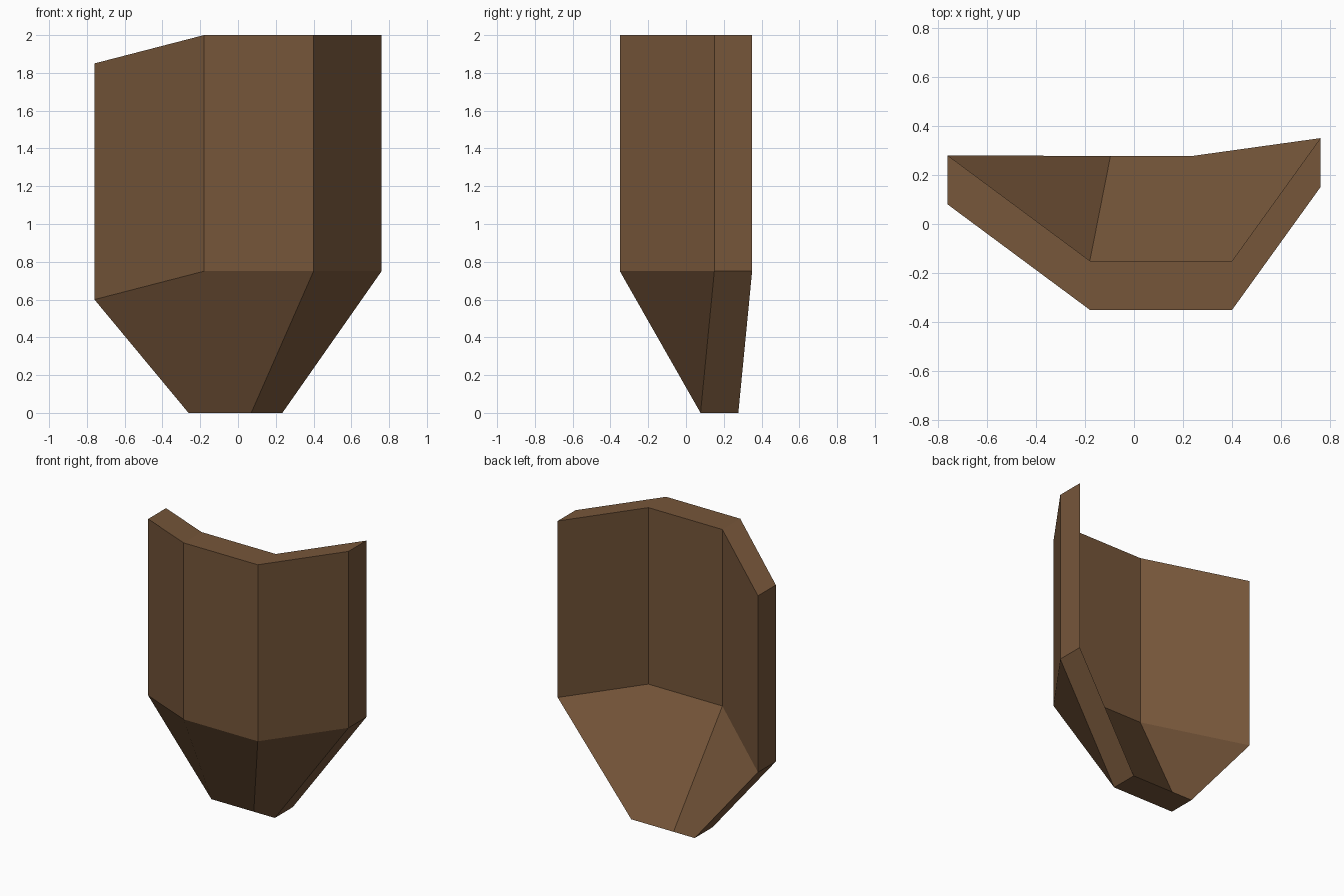
import bpy, bmesh
from mathutils import Vector

if "Cube" in bpy.data.objects:
    bpy.data.objects.remove(bpy.data.objects["Cube"])

# One flat brown
brown = bpy.data.materials.new("brown")
brown.diffuse_color = (0.181, 0.093, 0.042, 1)
brown.use_nodes = True
brown.node_tree.nodes["Principled BSDF"].inputs["Base Color"].default_value = brown.diffuse_color

# Front profile of the folded sheet, left to right: x, y, top z, fold z
profile = [(-0.76, 0.08, 1.85, 0.60), (-0.18, -0.35, 2, 0.75),
           (0.40, -0.35, 2, 0.75), (0.76, 0.15, 2, 0.75)]
tip_x = [-0.262, -0.096, 0.07, 0.235]
thickness = Vector((0, 0.2, 0))

bm = bmesh.new()


def skin(offset):
    """Top, fold and tip rows of one side of the sheet."""
    top = [bm.verts.new(Vector((x, y, t)) + offset) for x, y, t, f in profile]
    fold = [bm.verts.new(Vector((x, y, f)) + offset) for x, y, t, f in profile]
    tip = [bm.verts.new(Vector((x, 0.077, 0)) + offset) for x in tip_x]
    return top, fold, tip


outer, inner = skin(Vector()), skin(thickness)

# Upright wall panels on both sides
for top, fold, tip in (outer, inner):
    for i in range(3):
        bm.faces.new((top[i], fold[i], fold[i + 1], top[i + 1]))


# Tapered lower panels: each spans a range of profile columns
def taper(side, a, b):
    _, fold, tip = side
    bm.faces.new(fold[a:b + 1] + tip[a:b + 1][::-1])


taper(outer, 0, 2)
taper(outer, 2, 3)
taper(inner, 0, 1)
taper(inner, 1, 3)

# Rim joining both sides: top edge, side edges and flat tip
for i in range(3):
    bm.faces.new((outer[0][i], outer[0][i + 1], inner[0][i + 1], inner[0][i]))
for end in (0, 3):
    for r in range(2):
        bm.faces.new((outer[r][end], outer[r + 1][end], inner[r + 1][end], inner[r][end]))
bm.faces.new(outer[2] + inner[2][::-1])

bmesh.ops.recalc_face_normals(bm, faces=bm.faces)
mesh = bpy.data.meshes.new("folded_panel")
bm.to_mesh(mesh)
bm.free()
mesh.materials.append(brown)
panel = bpy.data.objects.new("folded_panel", mesh)
bpy.context.collection.objects.link(panel)
